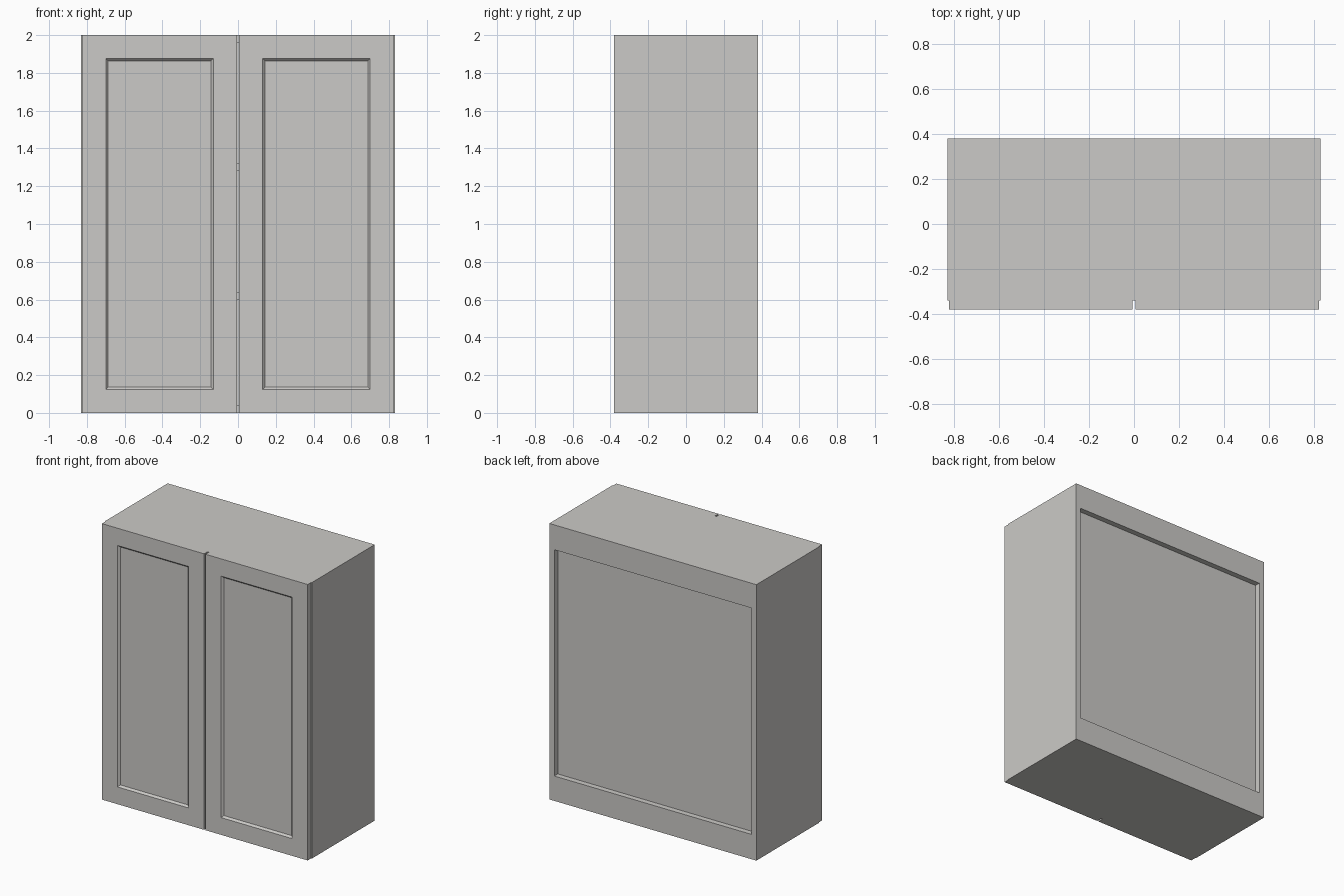
import bpy, bmesh

if "Cube" in bpy.data.objects:
    bpy.data.objects.remove(bpy.data.objects["Cube"])

# One painted finish
paint = bpy.data.materials.new("warm_grey_paint")
paint.diffuse_color = (0.60, 0.59, 0.57, 1)
paint.use_nodes = True
paint.node_tree.nodes["Principled BSDF"].inputs["Base Color"].default_value = paint.diffuse_color

W, T = 0.83, 0.04                 # half width, board thickness
FRONT, BACK, DOOR = -0.34, 0.38, -0.38


def finish(name, bm):
    bmesh.ops.recalc_face_normals(bm, faces=bm.faces)
    mesh = bpy.data.meshes.new(name)
    bm.to_mesh(mesh)
    bm.free()
    mesh.materials.append(paint)
    obj = bpy.data.objects.new(name, mesh)
    bpy.context.collection.objects.link(obj)
    return obj


def board(name, x, y, z):
    """Box from (min, max) ranges."""
    bm = bmesh.new()
    bmesh.ops.create_cube(bm, size=1)
    for v in bm.verts:
        v.co = [r[0] if c < 0 else r[1] for c, r in zip(v.co, (x, y, z))]
    return finish(name, bm)


def door(name, x0, x1):
    """Slab whose front steps back through a bevelled frame to a flat panel."""
    bm = bmesh.new()

    def ring(inset, y):
        a, b, lo, hi = x0 + inset, x1 - inset, inset, 2 - inset
        return [bm.verts.new((x, y, z)) for x, z in ((a, lo), (b, lo), (b, hi), (a, hi))]

    rings = [ring(0, FRONT), ring(0, DOOR), ring(0.125, DOOR), ring(0.138, DOOR + 0.014)]
    bm.faces.new(rings[0])
    bm.faces.new(rings[-1])
    for p, q in zip(rings, rings[1:]):
        for i in range(4):
            j = (i + 1) % 4
            bm.faces.new((p[i], p[j], q[j], q[i]))
    return finish(name, bm)


# Carcass
inner = (-W + T, W - T)
for side, x in (("left", (-W, -W + T)), ("right", (W - T, W))):
    board(side + "_side", x, (FRONT, BACK), (0, 2))
board("bottom_board", inner, (FRONT, BACK), (0, T))
board("top_board", inner, (FRONT, BACK), (2 - T, 2))

# Recessed back panel and the two hanging rails behind it
board("back_panel", inner, (0.325, 0.34), (T, 2 - T))
board("lower_rail", inner, (0.34, BACK), (T, 0.18))
board("upper_rail", inner, (0.34, BACK), (1.82, 2 - T))

# Shelves
for name, z in (("lower_shelf", 0.60), ("upper_shelf", 1.28)):
    board(name, inner, (FRONT + 0.02, 0.325), (z, z + T))

# Pair of doors
door("left_door", -0.825, -0.006)
door("right_door", 0.006, 0.825)
